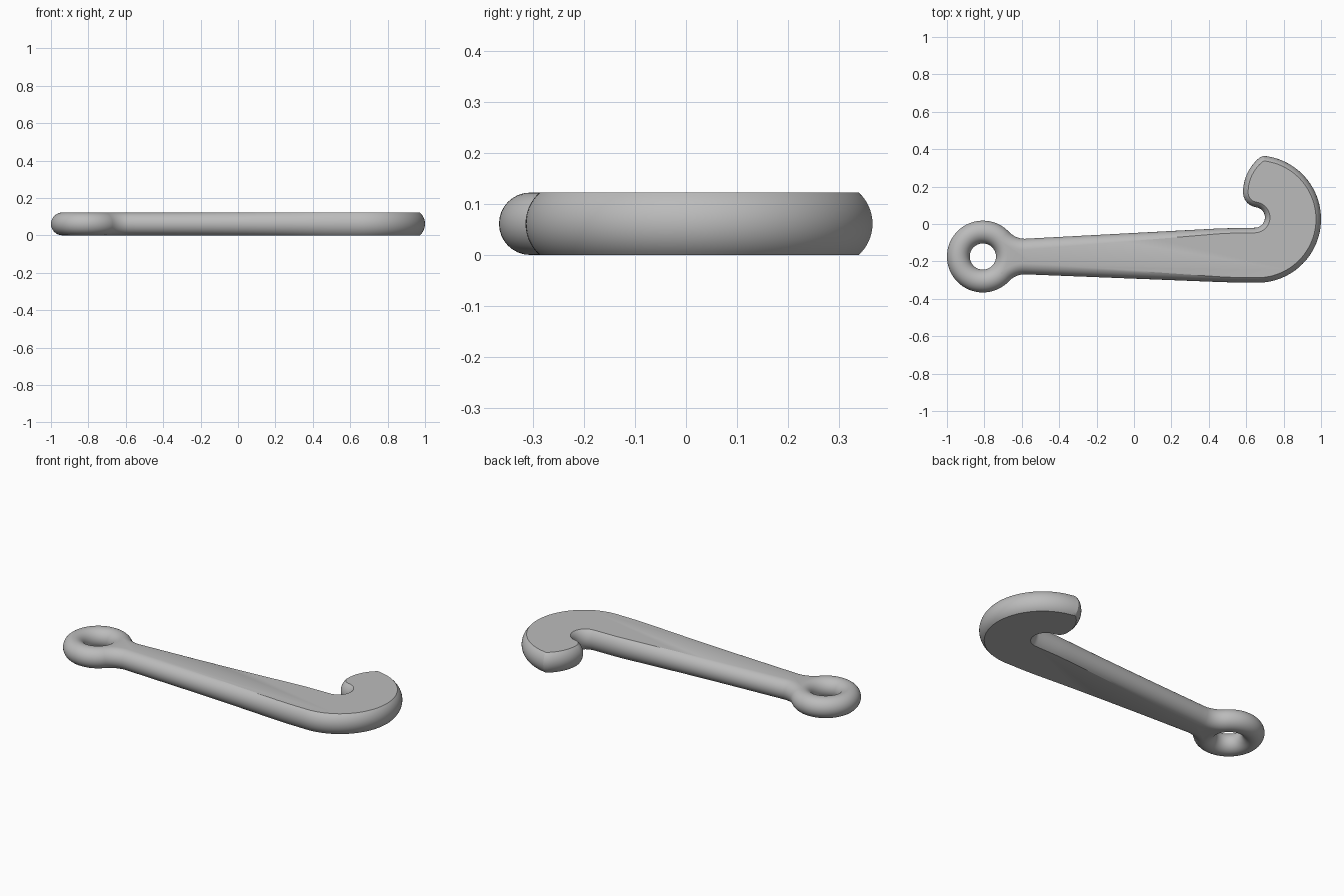
import bpy, bmesh, math
from mathutils import Vector

if "Cube" in bpy.data.objects:
    bpy.data.objects.remove(bpy.data.objects["Cube"])

HALF = 0.061                       # half thickness, also the ring tube radius
RING = Vector((-0.808, -0.174))    # ring centre
OUTER = 0.192
MID = OUTER - HALF                 # ring tube centreline

metal = bpy.data.materials.new("grey_metal")
metal.use_nodes = True
grey = (0.5, 0.5, 0.5, 1)
metal.diffuse_color = grey
metal.node_tree.nodes["Principled BSDF"].inputs["Base Color"].default_value = grey


def finish(obj, angle):
    obj.data.materials.append(metal)
    bpy.ops.object.select_all(action='DESELECT')
    obj.select_set(True)
    bpy.context.view_layer.objects.active = obj
    bpy.ops.object.shade_smooth_by_angle(angle=math.radians(angle))


def arc(cx, cy, r, a0, a1, n):
    angles = [math.radians(a0 + (a1 - a0) * i / n) for i in range(n + 1)]
    return [Vector((cx + r * math.cos(a), cy + r * math.sin(a))) for a in angles]


def line(a, b, n):
    a, b = Vector(a), Vector(b)
    return [a.lerp(b, i / n) for i in range(1, n)]


# Eye ring
bpy.ops.mesh.primitive_torus_add(
    location=(RING.x, RING.y, HALF), major_radius=MID, minor_radius=HALF,
    major_segments=64, minor_segments=32)
ring = bpy.context.object
ring.name = "eye_ring"
finish(ring, 40)

# Fillet blending the ring into the arm
fillet, neck = 0.116, 0.095
lift = math.asin((neck + fillet) / (OUTER + fillet))
fx = RING.x + math.cos(lift) * (OUTER + fillet)
deg = math.degrees(lift)
upper = arc(fx, RING.y + neck + fillet, fillet, 180 + deg, 270, 10)
lower = arc(fx, RING.y - neck - fillet, fillet, 90, 180 - deg, 10)

# Outline of arm and hook, clockwise from the upper side of the ring
path = list(upper)
path += line(upper[-1], (0.45, -0.024), 24)
path += line((0.43, -0.024), (0.645, -0.02), 6)
path += arc(0.645, 0.035, 0.055, -90, 82, 20)              # throat
path += arc(0.663, 0.169, 0.08, 256, 180, 12)              # tip underside
path += arc(0.823, 0.169, 0.24, 174, 136, 8)               # tip side
path += [Vector((0.672, 0.356)), Vector((0.694, 0.365))]   # tip crown
path += arc(0.66, 0.026, 0.34, 80, -90, 56)                # outer bend
path += line((0.66, -0.314), (0.5, -0.312), 5)
path += line((0.5, -0.312), lower[0], 24)
path += lower

# Inward direction and edge rounding depth for each outline point
rim = []
for i, p in enumerate(path):
    t = (path[min(i + 1, len(path) - 1)] - path[max(i - 1, 0)]).normalized()
    inward = Vector((t.y, -t.x))
    if i in (0, len(path) - 1):
        inward = (RING - p).normalized()
    depth = 0.027 + (HALF - 0.027) * min(1, max(0, (0.5 - p.x) / 1.15))
    rim.append((p, inward, depth))
# End of the arm is hidden along the ring's centreline
rim += [(p, Vector((0, 0)), HALF) for p in arc(*RING, MID, -deg, deg, 12)[1:-1]]

# Sweep a circular bulge around the outline, then cap top and bottom
bm = bmesh.new()
LEVELS = 16
loops = []
for k in range(LEVELS + 1):
    loop = []
    for p, inward, depth in rim:
        radius = (HALF ** 2 + depth ** 2) / (2 * depth)
        a = 2 * math.atan(depth / HALF) * (2 * k / LEVELS - 1)
        q = p + inward * radius * (1 - math.cos(a))
        loop.append(bm.verts.new((q.x, q.y, HALF + radius * math.sin(a))))
    loops.append(loop)
count = len(rim)
for low, high in zip(loops, loops[1:]):
    for i in range(count):
        j = (i + 1) % count
        bm.faces.new((low[i], high[i], high[j], low[j]))
bm.faces.new(loops[0])
bm.faces.new(loops[-1][::-1])
bmesh.ops.recalc_face_normals(bm, faces=bm.faces)
mesh = bpy.data.meshes.new("hook_arm")
bm.to_mesh(mesh)
bm.free()
arm = bpy.data.objects.new("hook_arm", mesh)
bpy.context.collection.objects.link(arm)
finish(arm, 27)
